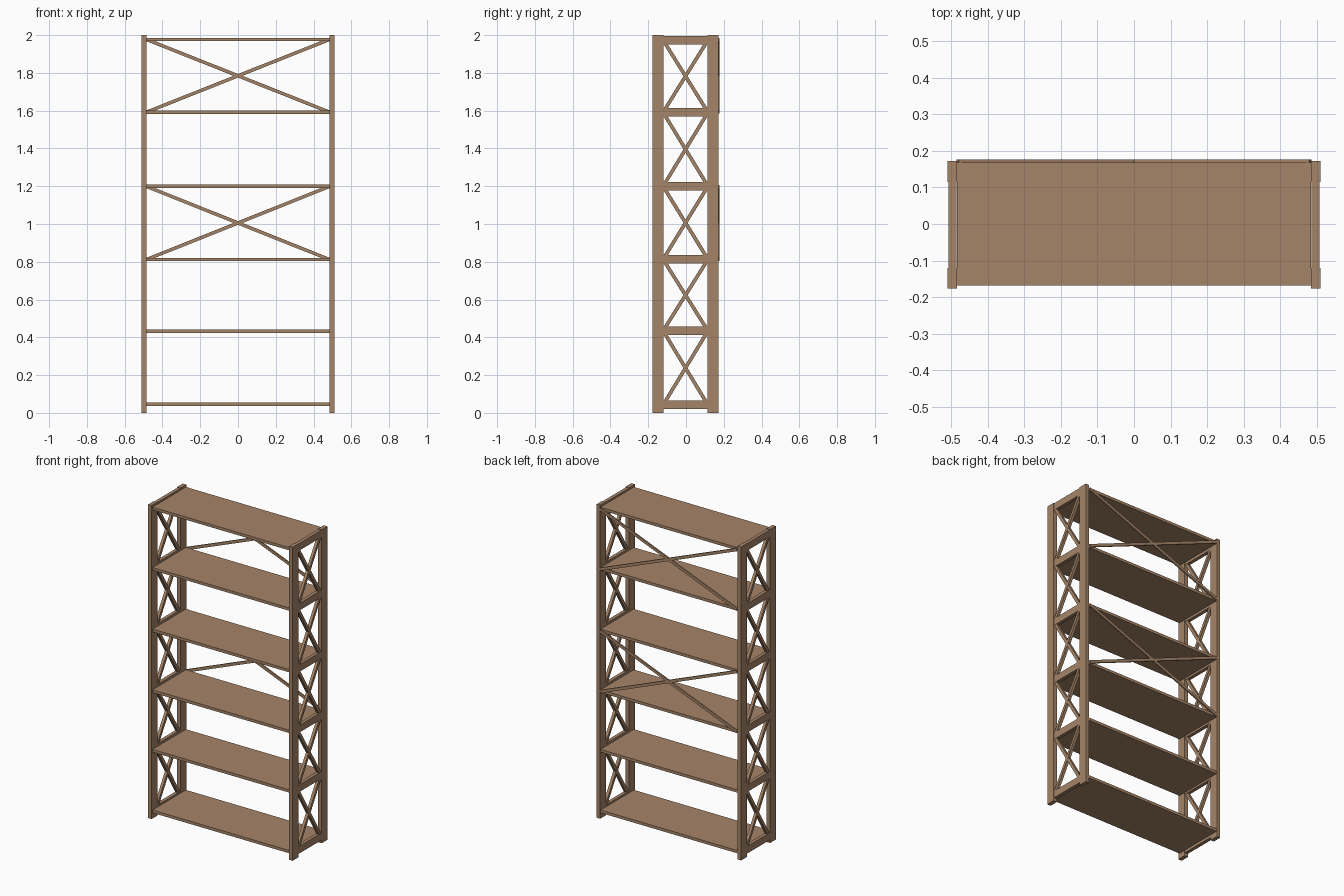
import bpy, bmesh, math
from mathutils import Matrix, Vector

if "Cube" in bpy.data.objects:
    bpy.data.objects.remove(bpy.data.objects["Cube"])

wood = bpy.data.materials.new("warm brown wood")
wood.diffuse_color = (0.38, 0.235, 0.14, 1)
wood.use_nodes = True
wood.node_tree.nodes["Principled BSDF"].inputs["Base Color"].default_value = wood.diffuse_color


def box(name, x, y, z):
    """Box from (min, max) ranges."""
    size = Vector((x[1] - x[0], y[1] - y[0], z[1] - z[0]))
    centre = Vector((sum(x), sum(y), sum(z))) / 2
    return solid(name, Matrix.Translation(centre) @ Matrix.Diagonal((*size, 1)))


def solid(name, matrix):
    bm = bmesh.new()
    bmesh.ops.create_cube(bm, size=1, matrix=matrix)
    mesh = bpy.data.meshes.new(name)
    bm.to_mesh(mesh)
    bm.free()
    mesh.materials.append(wood)
    ob = bpy.data.objects.new(name, mesh)
    bpy.context.collection.objects.link(ob)
    return ob


def bar(name, a, b, width, depth, depth_axis):
    """Straight slat from a to b; depth is measured along depth_axis."""
    a, b, n = Vector(a), Vector(b), Vector(depth_axis)
    d = (b - a).normalized()
    w = n.cross(d)
    rot = Matrix((d, w, n)).transposed().to_4x4()
    size = Matrix.Diagonal(((b - a).length, width, depth, 1))
    return solid(name, Matrix.Translation((a + b) / 2) @ rot @ size)


SHELF_Z = [0.045, 0.432, 0.812, 1.199, 1.592, 1.977]
RAIL_Z = [0.042, 0.434, 0.813, 1.200, 1.591, 1.974]
X_IN, X_OUT = 0.485, 0.51
Y_FRONT, Y_BACK, POST_W = -0.177, 0.172, 0.057
Y_MID = (Y_FRONT + Y_BACK) / 2
RAIL_H = 0.045

# Shelves
for z in SHELF_Z:
    box("shelf", (-X_IN, X_IN), (-0.168, 0.168), (z - 0.009, z + 0.009))

for s, side in ((-1, "left"), (1, "right")):
    xr = tuple(sorted((s * X_IN, s * X_OUT)))
    # Corner posts
    box(side + "_front_post", xr, (Y_FRONT, Y_FRONT + POST_W), (0, 2))
    box(side + "_back_post", xr, (Y_BACK - POST_W, Y_BACK), (0, 2))
    # Side rails, set slightly inside the post faces
    rx = tuple(sorted((s * (X_IN + 0.001), s * (X_OUT - 0.002))))
    for z in RAIL_Z:
        box(side + "_rail", rx, (Y_FRONT + POST_W, Y_BACK - POST_W),
            (z - RAIL_H / 2, z + RAIL_H / 2))
    # Crossed side slats in every bay
    xm = s * (X_IN + X_OUT) / 2
    for lo, hi in zip(RAIL_Z, RAIL_Z[1:]):
        z0, z1 = lo + RAIL_H / 2 - 0.005, hi - RAIL_H / 2 + 0.005
        for i, k in enumerate((-1, 1)):
            bar(side + "_cross_slat", (xm + i * 0.0005, Y_MID - k * 0.108, z0),
                (xm + i * 0.0005, Y_MID + k * 0.108, z1), 0.019, 0.018, (1, 0, 0))

# Crossed back braces behind two of the bays
for lo, hi in ((SHELF_Z[2], SHELF_Z[3]), (SHELF_Z[4], SHELF_Z[5])):
    for i, k in enumerate((-1, 1)):
        y = 0.1725 - i * 0.0005
        bar("back_brace", (-k * 0.482, y, lo + 0.001), (k * 0.482, y, hi - 0.001),
            0.018, 0.009, (0, 1, 0))
